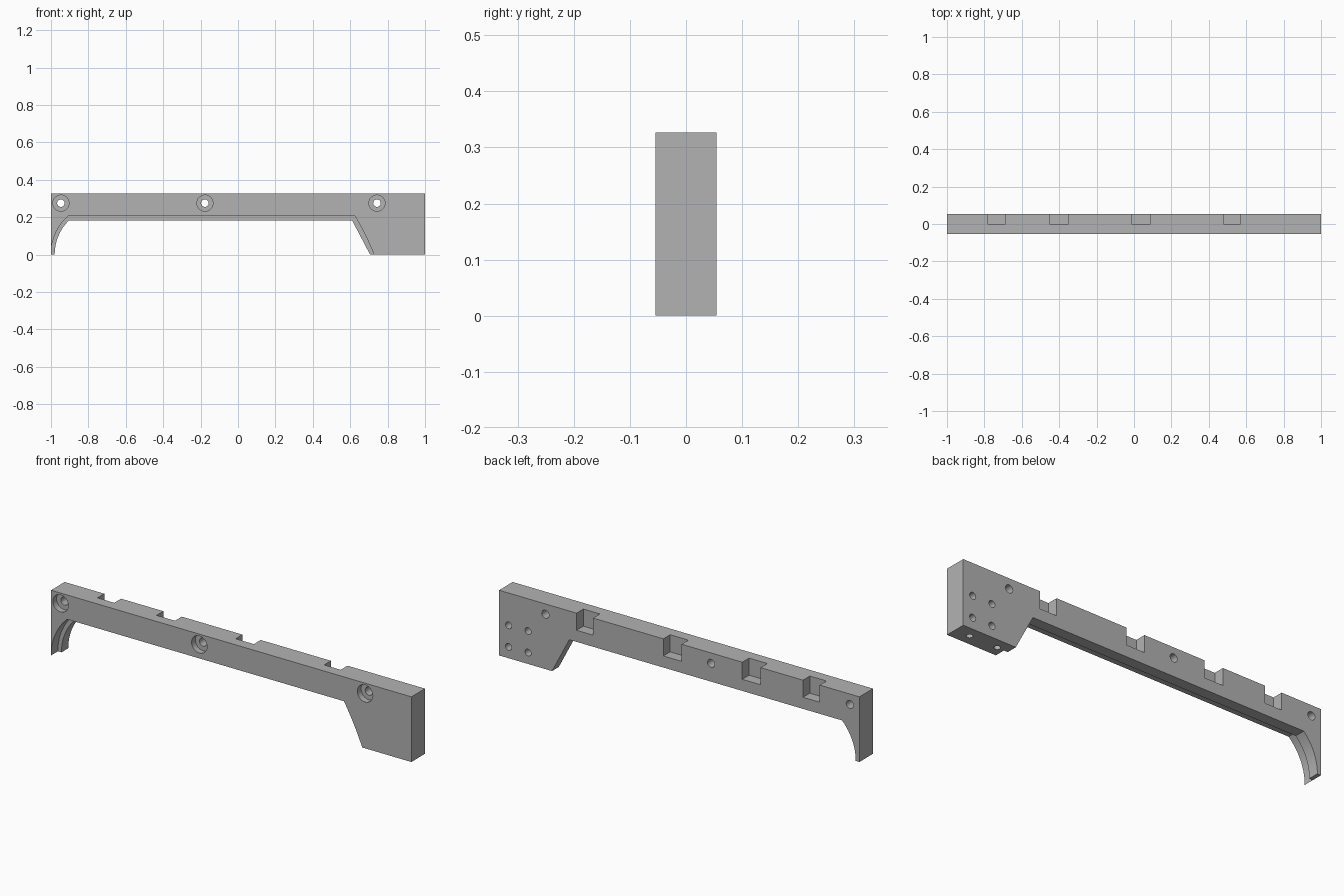
import bpy
import bmesh
from math import sin, cos, asin, pi, radians
from mathutils import Matrix

cube = bpy.data.objects.get("Cube")
if cube:
    bpy.data.objects.remove(cube, do_unlink=True)

DEPTH = 0.054      # half thickness
HEIGHT = 0.327
ARC_X = -0.722     # centre of the rounded corner

grey = bpy.data.materials.new("light grey")
grey.use_nodes = True
grey.diffuse_color = (0.448, 0.448, 0.448, 1)
grey.node_tree.nodes["Principled BSDF"].inputs["Base Color"].default_value = grey.diffuse_color


def add_object(name, bm):
    bmesh.ops.recalc_face_normals(bm, faces=bm.faces)
    mesh = bpy.data.meshes.new(name)
    bm.to_mesh(mesh)
    bm.free()
    mesh.materials.append(grey)
    obj = bpy.data.objects.new(name, mesh)
    bpy.context.scene.collection.objects.link(obj)
    return obj


def extrude_profile(name, points, y0, y1):
    """Extrude an x-z outline from y0 to y1."""
    bm = bmesh.new()
    face = bm.faces.new([bm.verts.new((x, y0, z)) for x, z in points])
    new = bmesh.ops.extrude_face_region(bm, geom=[face])["geom"]
    verts = [v for v in new if isinstance(v, bmesh.types.BMVert)]
    bmesh.ops.translate(bm, verts=verts, vec=(0, y1 - y0, 0))
    return add_object(name, bm)


def corner_arc(radius, top, steps=20):
    """Rounded left end of the opening, from the floor up to its ceiling."""
    end = asin(top / radius)
    return [(ARC_X - radius * cos(end * i / steps), radius * sin(end * i / steps))
            for i in range(steps + 1)]


def cylinder(name, radius, centre, length, axis):
    bm = bmesh.new()
    turn = Matrix.Rotation(pi / 2, 4, "X") if axis == "Y" else Matrix()
    bmesh.ops.create_cone(bm, cap_ends=True, segments=32, radius1=radius, radius2=radius,
                          depth=length, matrix=Matrix.Translation(centre) @ turn)
    return add_object(name, bm)


# Rail with a foot at each end
rail = extrude_profile(
    "rail",
    [(-1, 0)] + corner_arc(0.258, 0.183)
    + [(0.61, 0.183), (0.706, 0), (1, 0), (1, HEIGHT), (-1, HEIGHT)],
    -DEPTH, DEPTH)

# Front rebate, a slightly larger opening over half the thickness
slope = [(0.626 + 0.101 * t + 0.02 * t * (1 - t), 0.205 * (1 - t))
         for t in [i / 8 for i in range(9)]]
cutters = [extrude_profile(
    "rebate_cutter",
    [(-0.9995, -0.05), (-0.9995, 0)] + corner_arc(0.278, 0.205)[1:]
    + slope + [(0.727, -0.05)],
    -0.1, 0)]

# Notches in the top back edge
for x0, x1 in [(-0.78, -0.687), (-0.452, -0.35), (-0.013, 0.088), (0.478, 0.57)]:
    cutters.append(extrude_profile(
        "notch_cutter", [(x0, 0.241), (x1, 0.241), (x1, 0.4), (x0, 0.4)], 0, 0.1))

# Counterbored screw holes
for x in (-0.947, -0.177, 0.743):
    cutters.append(cylinder("screw_hole_cutter", 0.02, (x, 0, 0.275), 0.3, "Y"))
    cutters.append(cylinder("counterbore_cutter", 0.043, (x, -DEPTH, 0.275), 0.06, "Y"))

# Blind holes in the back of the large foot
for x in (0.839, 0.947):
    for z in (0.057, 0.165):
        cutters.append(cylinder("back_hole_cutter", 0.017, (x, DEPTH, z), 0.08, "Y"))

# Blind holes in the underside of the large foot
for x in (0.765, 0.92):
    cutters.append(cylinder("bottom_hole_cutter", 0.015, (x, 0, 0), 0.14, "Z"))

# Cut everything out of the rail
for cutter in cutters:
    cutter.hide_render = True
    mod = rail.modifiers.new(cutter.name, "BOOLEAN")
    mod.operation = "DIFFERENCE"
    mod.solver = "EXACT"
    mod.object = cutter
bpy.context.view_layer.update()
graph = bpy.context.evaluated_depsgraph_get()
result = bpy.data.meshes.new_from_object(rail.evaluated_get(graph))
rail.modifiers.clear()
rail.data = result
rail.data.materials.clear()
rail.data.materials.append(grey)
for poly in rail.data.polygons:
    poly.material_index = 0
for cutter in cutters:
    bpy.data.objects.remove(cutter, do_unlink=True)

# Smooth the round walls, keep the edges sharp
for obj in bpy.context.selected_objects:
    obj.select_set(False)
rail.select_set(True)
bpy.context.view_layer.objects.active = rail
bpy.ops.object.shade_smooth_by_angle(angle=radians(30))
